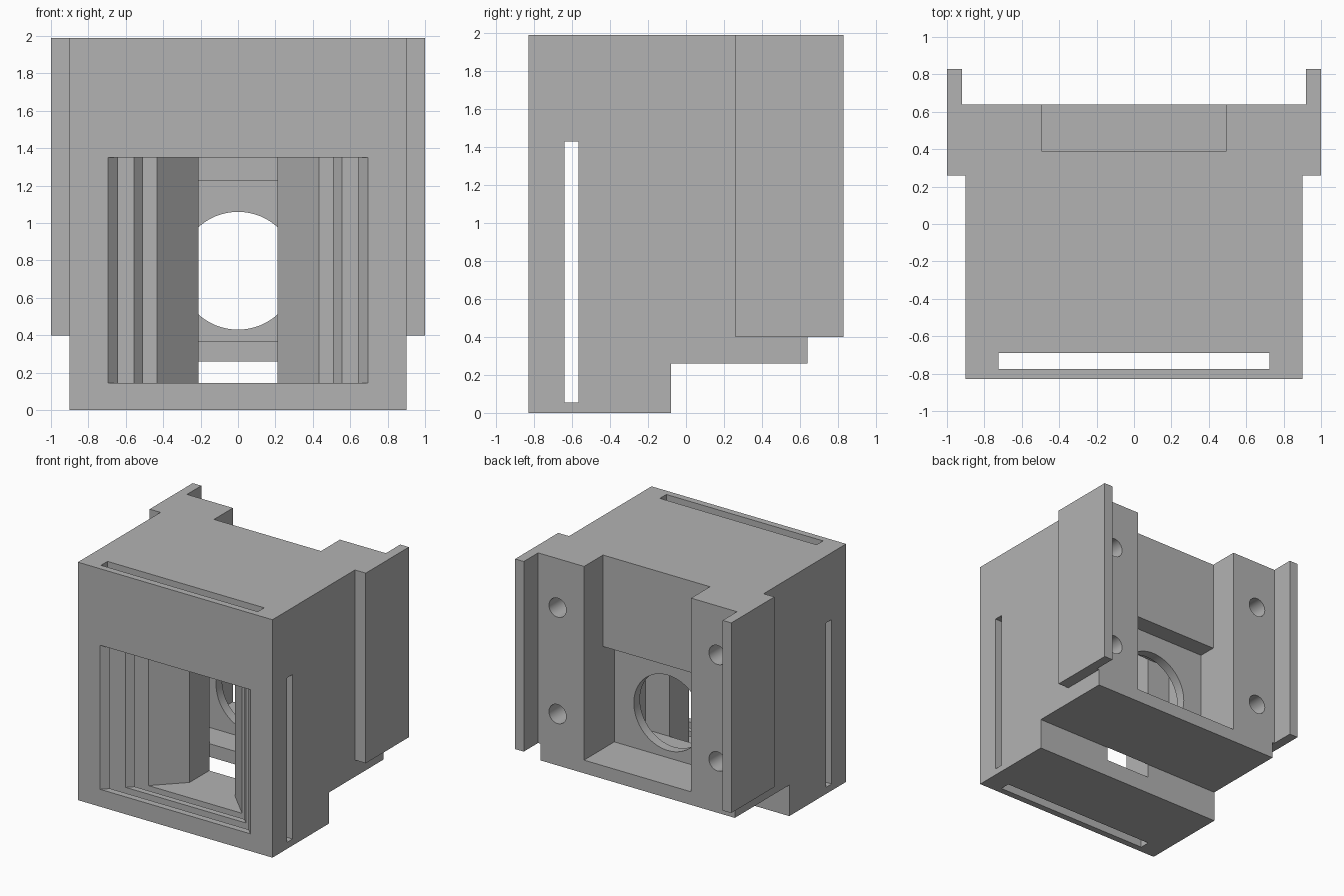
import bpy
import bmesh
import math
from mathutils import Matrix

if "Cube" in bpy.data.objects:
    bpy.data.objects.remove(bpy.data.objects["Cube"], do_unlink=True)

TOP = 1.99
FAR = 1.2   # beyond the outside of the block

grey = bpy.data.materials.new("plain grey")
grey.use_nodes = True
colour = (0.45, 0.45, 0.45, 1)
grey.diffuse_color = colour
grey.node_tree.nodes["Principled BSDF"].inputs["Base Color"].default_value = colour


def add_object(name, bm):
    bmesh.ops.recalc_face_normals(bm, faces=bm.faces)
    mesh = bpy.data.meshes.new(name)
    bm.to_mesh(mesh)
    bm.free()
    mesh.materials.append(grey)
    obj = bpy.data.objects.new(name, mesh)
    bpy.context.collection.objects.link(obj)
    return obj


def prism(name, outline, z0, z1):
    """Extrude a plan outline upward."""
    bm = bmesh.new()
    face = bm.faces.new([bm.verts.new((x, y, z0)) for x, y in outline])
    moved = bmesh.ops.extrude_face_region(bm, geom=[face])["geom"]
    verts = [v for v in moved if isinstance(v, bmesh.types.BMVert)]
    bmesh.ops.translate(bm, verts=verts, vec=(0, 0, z1 - z0))
    return add_object(name, bm)


def box(name, x0, x1, y0, y1, z0, z1):
    return prism(name, [(x0, y0), (x1, y0), (x1, y1), (x0, y1)], z0, z1)


def bore(name, x, z, radius, y0, y1, sides):
    """Cylinder lying along y."""
    bm = bmesh.new()
    place = Matrix.Translation((x, (y0 + y1) / 2, z)) @ Matrix.Rotation(math.pi / 2, 4, "X")
    bmesh.ops.create_cone(bm, cap_ends=True, segments=sides, radius1=radius,
                          radius2=radius, depth=y1 - y0, matrix=place)
    return add_object(name, bm)


housing = box("housing", -1, 1, -0.83, 0.83, 0, TOP)


def cut(cutter):
    """Subtract a cutter from the housing and discard it."""
    cutter.hide_render = True
    mod = housing.modifiers.new("cut", "BOOLEAN")
    mod.operation = "DIFFERENCE"
    mod.solver = "EXACT"
    mod.object = cutter
    bpy.context.view_layer.update()
    result = bpy.data.meshes.new_from_object(
        housing.evaluated_get(bpy.context.evaluated_depsgraph_get()))
    housing.modifiers.clear()
    housing.data = result
    bpy.data.objects.remove(cutter, do_unlink=True)


# Outer shape: side ears, rear lips and stepped underside
for s in (-1, 1):
    inner, outer = sorted((s * 0.9, s * FAR))
    cut(box("ear_front", inner, outer, -FAR, 0.26, -1, 3))
    cut(box("ear_underside", inner, outer, -FAR, FAR, -1, 0.4))
cut(box("rear_gap", -0.92, 0.92, 0.64, FAR, -1, 3))
cut(box("step", -FAR, FAR, -0.08, FAR, -1, 0.26))

# Front funnel narrowing to an upright slit
half = [(0.705, -0.84), (0.21, -0.34), (0.21, -0.079)]
cut(prism("funnel", half + [(-x, y) for x, y in reversed(half)], 0.145, 1.35))

# Slide-in slots: one vertical, one sideways
cut(box("vertical_slot", -0.725, 0.725, -0.775, -0.69, -1, 3))
cut(box("sideways_slot", -FAR, FAR, -0.64, -0.565, 0.055, 1.43))

# Inner chamber, rear recess and deeper rear pocket
cut(box("chamber", -0.43, 0.43, -0.08, 0.16, 0.37, 1.225))
cut(box("rear_recess", -0.495, 0.495, 0.39, FAR, 0.37, 3))
cut(box("rear_pocket", -0.495, 0.495, 0.24, 0.5, 0.37, 1.225))

# Round aperture and four bolt holes
cut(bore("aperture", 0, 0.745, 0.315, 0.1, 0.3, 64))
for x in (-0.74, 0.74):
    for z in (0.69, 1.58):
        cut(bore("bolt_hole", x, z, 0.08, 0.44, 0.8, 32))

# Smooth the round bores, keep every edge crisp
bpy.ops.object.select_all(action="DESELECT")
housing.select_set(True)
bpy.context.view_layer.objects.active = housing
bpy.ops.object.shade_smooth_by_angle(angle=math.radians(30))
